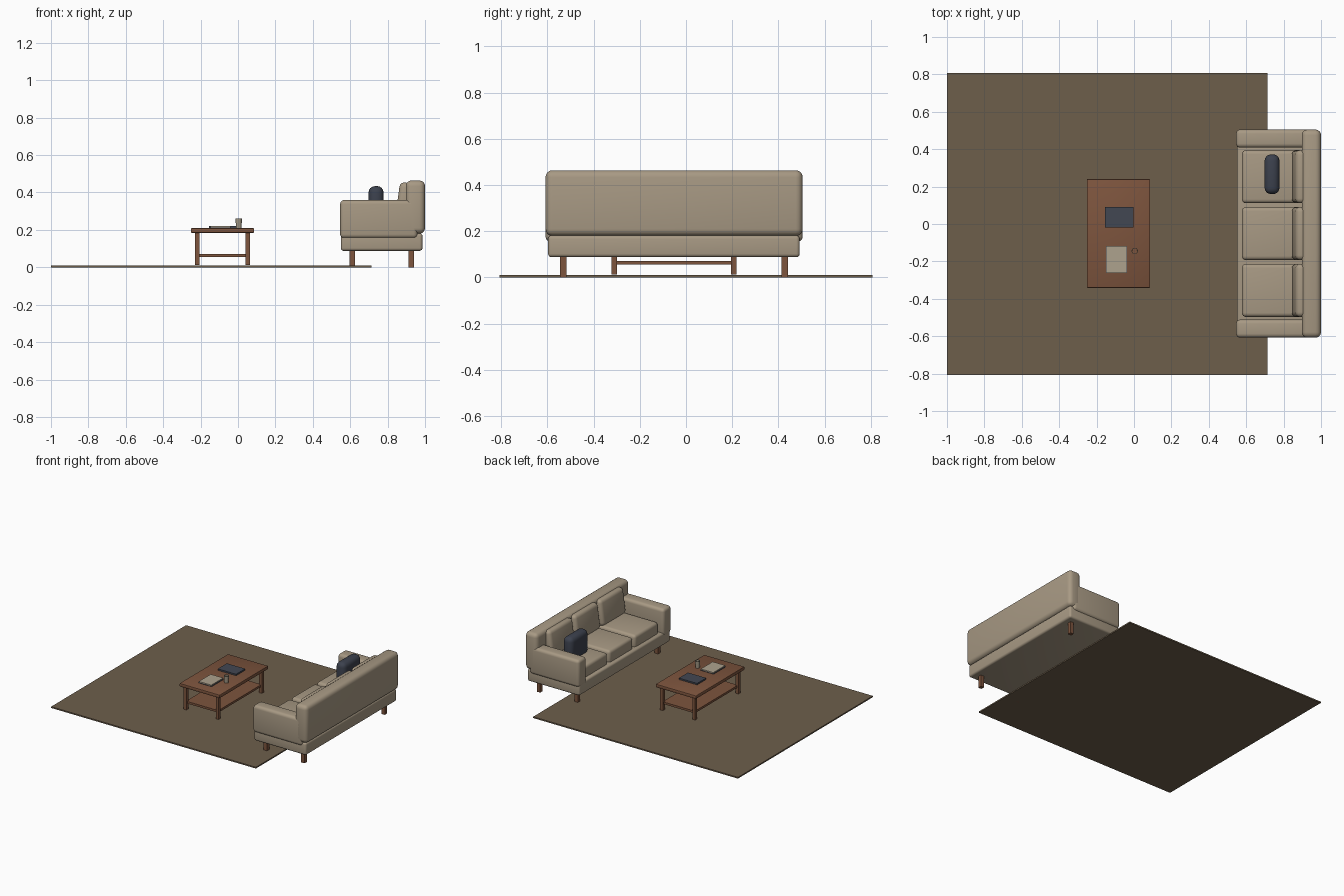
import bpy, bmesh, math

if "Cube" in bpy.data.objects:
    bpy.data.objects.remove(bpy.data.objects["Cube"])


def material(name, rgb):
    m = bpy.data.materials.new(name)
    m.diffuse_color = (*rgb, 1)
    m.use_nodes = True
    m.node_tree.nodes["Principled BSDF"].inputs["Base Color"].default_value = m.diffuse_color
    return m


FABRIC = material("beige fabric", (0.39, 0.32, 0.23))
RUG = material("brown rug", (0.155, 0.113, 0.071))
WOOD = material("warm wood", (0.205, 0.089, 0.047))
NAVY = material("navy cushion", (0.045, 0.053, 0.075))
SLATE = material("slate cover", (0.055, 0.063, 0.085))
PAPER = material("paper", (0.42, 0.36, 0.27))
CERAMIC = material("ceramic", (0.36, 0.31, 0.23))


def finish(name, bm, mat, smooth=False):
    me = bpy.data.meshes.new(name)
    bm.to_mesh(me)
    bm.free()
    me.materials.append(mat)
    ob = bpy.data.objects.new(name, me)
    bpy.context.collection.objects.link(ob)
    if smooth:
        bpy.ops.object.select_all(action='DESELECT')
        ob.select_set(True)
        bpy.context.view_layer.objects.active = ob
        bpy.ops.object.shade_smooth_by_angle(angle=math.radians(40))
    return ob


def box(name, x, y, z, mat, bevel=0.0, segments=4, tilt=0.0):
    """Box spanning the given (min, max) ranges, with optional rounded edges."""
    bm = bmesh.new()
    bmesh.ops.create_cube(bm, size=1)
    bmesh.ops.scale(bm, vec=(x[1] - x[0], y[1] - y[0], z[1] - z[0]), verts=bm.verts)
    if bevel:
        bmesh.ops.bevel(bm, geom=bm.edges[:], offset=bevel, segments=segments,
                        profile=0.5, affect='EDGES')
    ob = finish(name, bm, mat, bevel > 0)
    ob.location = (sum(x) / 2, sum(y) / 2, sum(z) / 2)
    ob.rotation_euler.y = tilt
    return ob


# Rug
box("rug", (-1, 0.715), (-0.807, 0.807), (0, 0.01), RUG)

# Sofa frame
box("sofa_base", (0.55, 0.986), (-0.597, 0.492), (0.088, 0.182), FABRIC, 0.015)
box("sofa_back", (0.897, 1.0), (-0.608, 0.505), (0.18, 0.464), FABRIC, 0.03)
for side, y in (("right", (-0.608, -0.511)), ("left", (0.408, 0.505))):
    box(f"sofa_arm_{side}", (0.546, 0.96), y, (0.155, 0.36), FABRIC, 0.022)

# Three seat cushions with leaning back cushions
for i in range(3):
    c = -0.355 + i * 0.304
    box(f"seat_cushion_{i}", (0.577, 0.9), (c - 0.142, c + 0.142), (0.165, 0.268), FABRIC, 0.022)
    box(f"back_cushion_{i}", (0.853, 0.938), (c - 0.142, c + 0.142), (0.258, 0.452),
        FABRIC, 0.026, tilt=math.radians(8))

# Sofa legs
for x in (0.611, 0.926):
    for y in (-0.532, 0.428):
        box("sofa_leg", (x - 0.014, x + 0.014), (y - 0.014, y + 0.014), (0, 0.1), WOOD)

# Throw pillow
box("throw_pillow", (0.698, 0.778), (0.16, 0.372), (0.245, 0.434), NAVY, 0.034)

# Coffee table
box("table_top", (-0.252, 0.086), (-0.342, 0.241), (0.184, 0.21), WOOD, 0.006, 2)
box("table_shelf", (-0.218, 0.052), (-0.311, 0.207), (0.056, 0.072), WOOD)
for x in (-0.218, 0.052):
    for y in (-0.311, 0.207):
        box("table_leg", (x - 0.012, x + 0.012), (y - 0.012, y + 0.012), (0.012, 0.186), WOOD)

# Books on the table
box("dark_book", (-0.156, -0.003), (-0.019, 0.09), (0.21, 0.221), SLATE)
box("book_cover", (-0.149, -0.038), (-0.262, -0.117), (0.21, 0.214), SLATE)
box("book_pages", (-0.146, -0.041), (-0.261, -0.118), (0.214, 0.221), PAPER)


# Cup: lathed profile with a hollow inside
profile = [(0, 0.21), (0.015, 0.21), (0.017, 0.262), (0.014, 0.262), (0.013, 0.218), (0, 0.218)]
bm = bmesh.new()
vs = [bm.verts.new((r, 0, z)) for r, z in profile]
edges = [bm.edges.new(p) for p in zip(vs, vs[1:])]
bmesh.ops.spin(bm, geom=vs + edges, cent=(0, 0, 0), axis=(0, 0, 1),
               angle=2 * math.pi, steps=20)
bmesh.ops.remove_doubles(bm, verts=bm.verts, dist=0.0001)
bmesh.ops.recalc_face_normals(bm, faces=bm.faces)
cup = finish("cup", bm, CERAMIC, True)
cup.location = (0.004, -0.144, 0)

# Drink inside the cup
bm = bmesh.new()
bmesh.ops.create_circle(bm, cap_ends=True, radius=0.0138, segments=20)
drink = finish("drink", bm, WOOD)
drink.location = (0.004, -0.144, 0.25)
